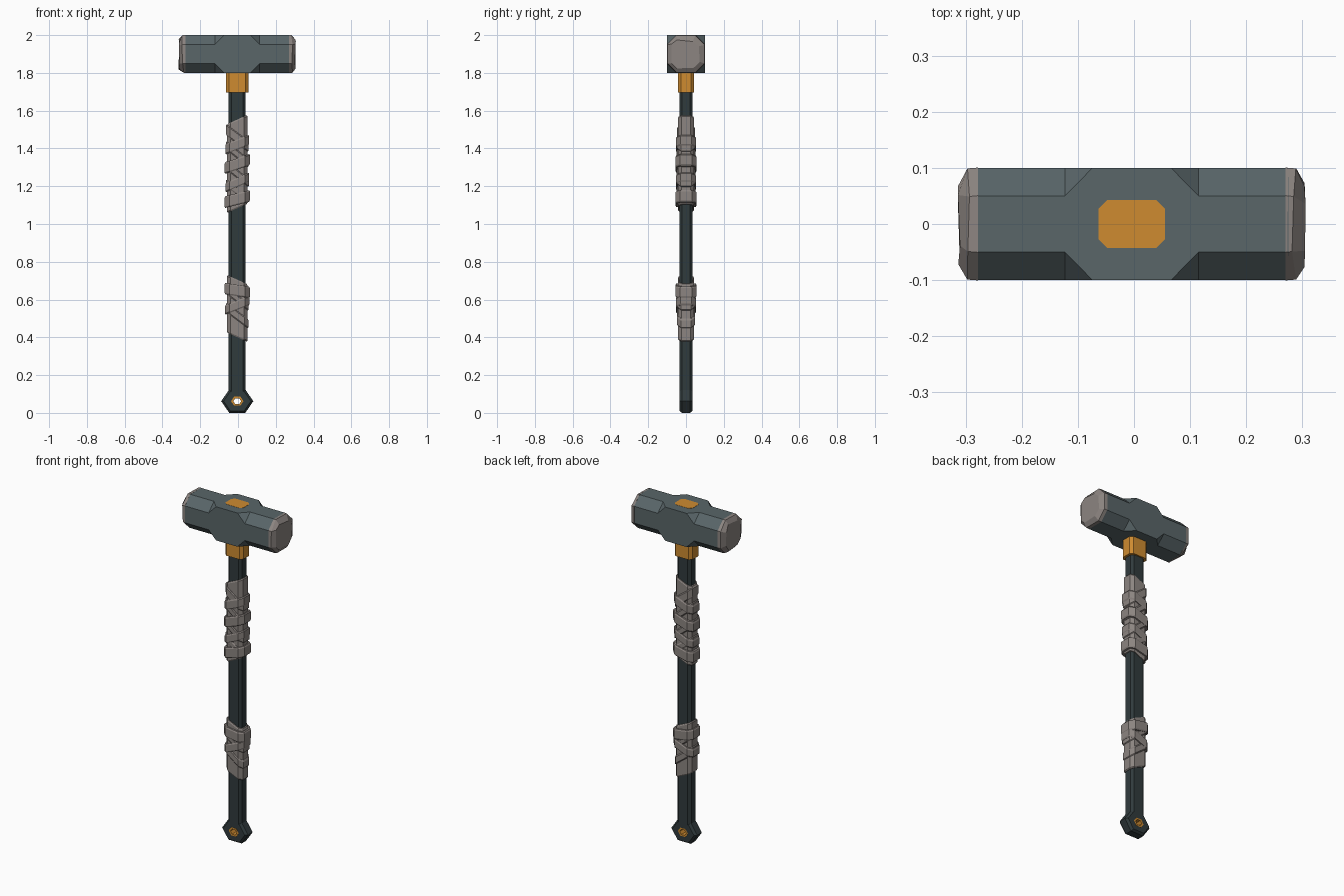
import bpy, bmesh, math, random

if "Cube" in bpy.data.objects:
    bpy.data.objects.remove(bpy.data.objects["Cube"])

random.seed(4)
CX = -0.004          # the whole tool sits a hair left of centre


def material(name, rgb):
    m = bpy.data.materials.new(name)
    m.diffuse_color = (*rgb, 1)
    m.use_nodes = True
    m.node_tree.nodes["Principled BSDF"].inputs["Base Color"].default_value = m.diffuse_color
    return m


STEEL = material("blue grey steel", (0.10, 0.132, 0.14))
DARK = material("dark shaft", (0.030, 0.043, 0.046))
ORANGE = material("orange", (0.62, 0.26, 0.03))
TAUPE = material("worn taupe", (0.265, 0.235, 0.22))


def octagon(a, b, c):
    """Rectangle of half sizes a, b with corners cut by c."""
    return [(a, -b + c), (a, b - c), (a - c, b), (-a + c, b),
            (-a, b - c), (-a, -b + c), (-a + c, -b), (a - c, -b)]


def loft(name, rings, mat, closed=False):
    """Skin a list of equal rings; cap the ends, or join last ring to first."""
    bm = bmesh.new()
    vs = [[bm.verts.new((x + CX, y, z)) for x, y, z in r] for r in rings]
    n = len(vs[0])
    pairs = list(zip(vs, vs[1:] + ([vs[0]] if closed else [])))
    for r, s in pairs:
        for i in range(n):
            j = (i + 1) % n
            bm.faces.new((r[i], r[j], s[j], s[i]))
    if not closed:
        bm.faces.new(vs[0])
        bm.faces.new(vs[-1])
    bmesh.ops.remove_doubles(bm, verts=bm.verts, dist=1e-5)
    bmesh.ops.recalc_face_normals(bm, faces=bm.faces)
    me = bpy.data.meshes.new(name)
    bm.to_mesh(me)
    bm.free()
    me.materials.append(mat)
    ob = bpy.data.objects.new(name, me)
    bpy.context.collection.objects.link(ob)
    return ob


# Head: octagonal arms growing into a square middle block
HZ = 1.9


def head_ring(x, half, cut):
    return [(x, p, HZ + q) for p, q in octagon(half, half, cut)]


loft("hammer_head", [head_ring(x, 0.1, c) for x, c in
                     [(-0.277, 0.05), (-0.119, 0.05), (-0.07, 0),
                      (0.07, 0), (0.119, 0.05), (0.279, 0.05)]], STEEL)

# Worn striking faces with a battered rim
for side, label in ((-1, "left"), (1, "right")):
    start = head_ring(side * 0.274, 0.1005, 0.05)
    rim = head_ring(side * 0.288, 0.099, 0.05)
    end = head_ring(side * 0.308, 0.074, 0.03)
    j = lambda s: random.uniform(-s, s)
    rim = [(x + j(0.006), y, z) for x, y, z in rim]
    end = [(x + j(0.003), y + j(0.009), z + j(0.009)) for x, y, z in end]
    loft(f"{label}_striking_face", [start, rim, end], TAUPE)


# Shaft, and the orange collar that runs through the head to its top
def upright(name, a, b, c, z0, z1, mat):
    sec = octagon(a, b, c)
    loft(name, [[(x, y, z) for x, y in sec] for z in (z0, z1)], mat)


upright("shaft", 0.045, 0.034, 0.014, 0.113, 1.71, DARK)
upright("collar", 0.059, 0.043, 0.016, 1.695, 2.001, ORANGE)


# Hexagonal pommel with a hole, and its orange eyelet
def hex_ring(r, y):
    return [(r * math.cos(k * math.pi / 3), y,
             0.062 + 0.84 * r * math.sin(k * math.pi / 3)) for k in range(6)]


def hex_tube(name, profile, mat):
    loft(name, [hex_ring(r, y) for r, y in profile], mat, closed=True)


hex_tube("pommel", [(0.026, -0.034), (0.072, -0.034), (0.085, -0.021),
                    (0.085, 0.021), (0.072, 0.034), (0.026, 0.034)], DARK)
hex_tube("eyelet", [(0.021, -0.035), (0.033, -0.035),
                    (0.033, 0.035), (0.021, 0.035)], ORANGE)


# Cloth wraps: tilted octagonal bands, thickness out from the shaft
def band(name, z, width, tilt, thick, bevel=0.007):
    h = width / 2
    prof = [(-0.002, -h), (thick - 0.004, -h), (thick, -h + bevel),
            (thick, h - bevel), (thick - 0.004, h), (-0.002, h)]
    loft(name, [[(x, y, z + dz + tilt * x) for x, y in
                 octagon(0.045 + t, 0.034 + t, 0.014 + t * 0.5)]
                for t, dz in prof], TAUPE, closed=True)


wraps = {
    # centre z, width, slope, thickness
    "upper_wrap": [(1.318, 0.47, 0.45, 0.009), (1.455, 0.06, -0.75, 0.014),
                   (1.42, 0.055, 0.40, 0.018), (1.37, 0.045, -0.8, 0.015),
                   (1.318, 0.06, 0.35, 0.022), (1.265, 0.045, -0.8, 0.016),
                   (1.22, 0.05, 0.45, 0.018), (1.175, 0.04, -0.7, 0.015),
                   (1.132, 0.062, 0.25, 0.022)],
    "lower_wrap": [(0.553, 0.305, -0.45, 0.009), (0.648, 0.06, -0.15, 0.022),
                   (0.605, 0.04, -0.75, 0.015), (0.57, 0.05, 0.40, 0.020),
                   (0.515, 0.05, -0.75, 0.014)],
}
for name, bands in wraps.items():
    for i, spec in enumerate(bands):
        band(f"{name}_band_{i}" if i else f"{name}_sleeve", *spec)
